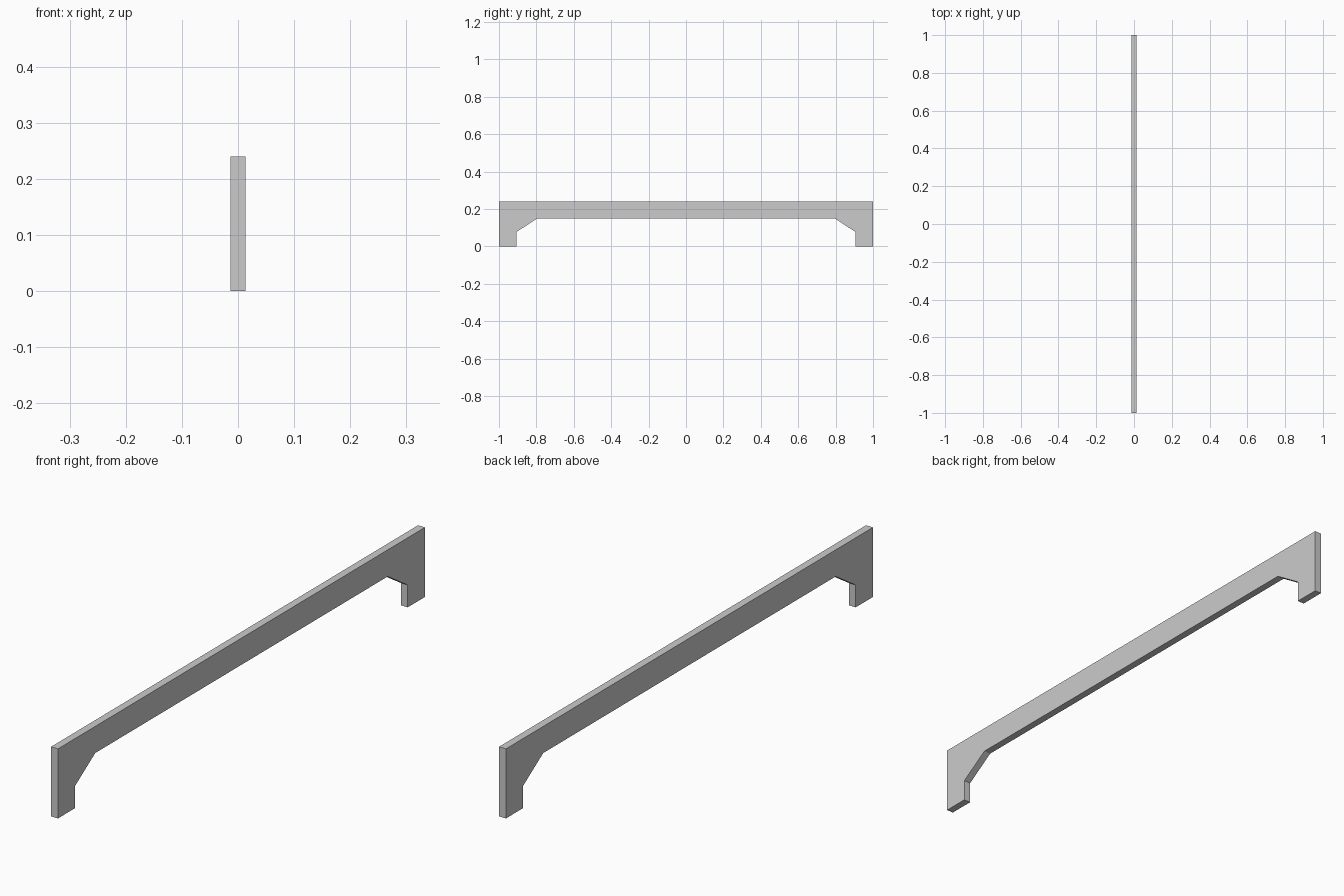
import bpy

if "Cube" in bpy.data.objects:
    bpy.data.objects.remove(bpy.data.objects["Cube"])

HALF = 0.0133  # half of the board thickness


def extrude(name, outline):
    """Extrude a (y, z) outline along x into a flat board."""
    n = len(outline)
    verts = [(x, y, z) for x in (-HALF, HALF) for y, z in outline]
    faces = [tuple(reversed(range(n))), tuple(range(n, 2 * n))]
    faces += [(i, (i + 1) % n, n + (i + 1) % n, n + i) for i in range(n)]
    mesh = bpy.data.meshes.new(name)
    mesh.from_pydata(verts, [], faces)
    ob = bpy.data.objects.new(name, mesh)
    bpy.context.collection.objects.link(ob)
    return ob


def mirrored(points, s):
    pts = [(s * y, z) for y, z in points]
    return pts if s > 0 else pts[::-1]


# Outline of the arch on the right half: foot, knee, top of the slope
TOP, END, CAP = 0.24, 1.0, 0.013
arch = [(0.906, 0.0), (0.906, 0.077), (0.797, 0.148)]
arch_in = [(0.912, 0.0), (0.912, 0.080), (0.807, 0.148)]

# Main board with an arched lower edge
half = arch_in[::-1] + [(END - CAP, 0.0), (END - CAP, TOP)]
left = [(-y, z) for y, z in half][::-1]
inner = arch[2]
half.insert(0, inner)
left.append((-inner[0], inner[1]))
extrude("arched_rail", half + left)

for s, side in ((1, "back"), (-1, "front")):
    # Edge strip closing the end of the board
    extrude(side + "_end_strip", mirrored(
        [(END - CAP, 0), (END, 0), (END, TOP), (END - CAP, TOP)], s))
    # Thin trim along the inside of the leg and its brace
    extrude(side + "_arch_trim", mirrored(arch_in[::-1] + arch, s)[::-1])
